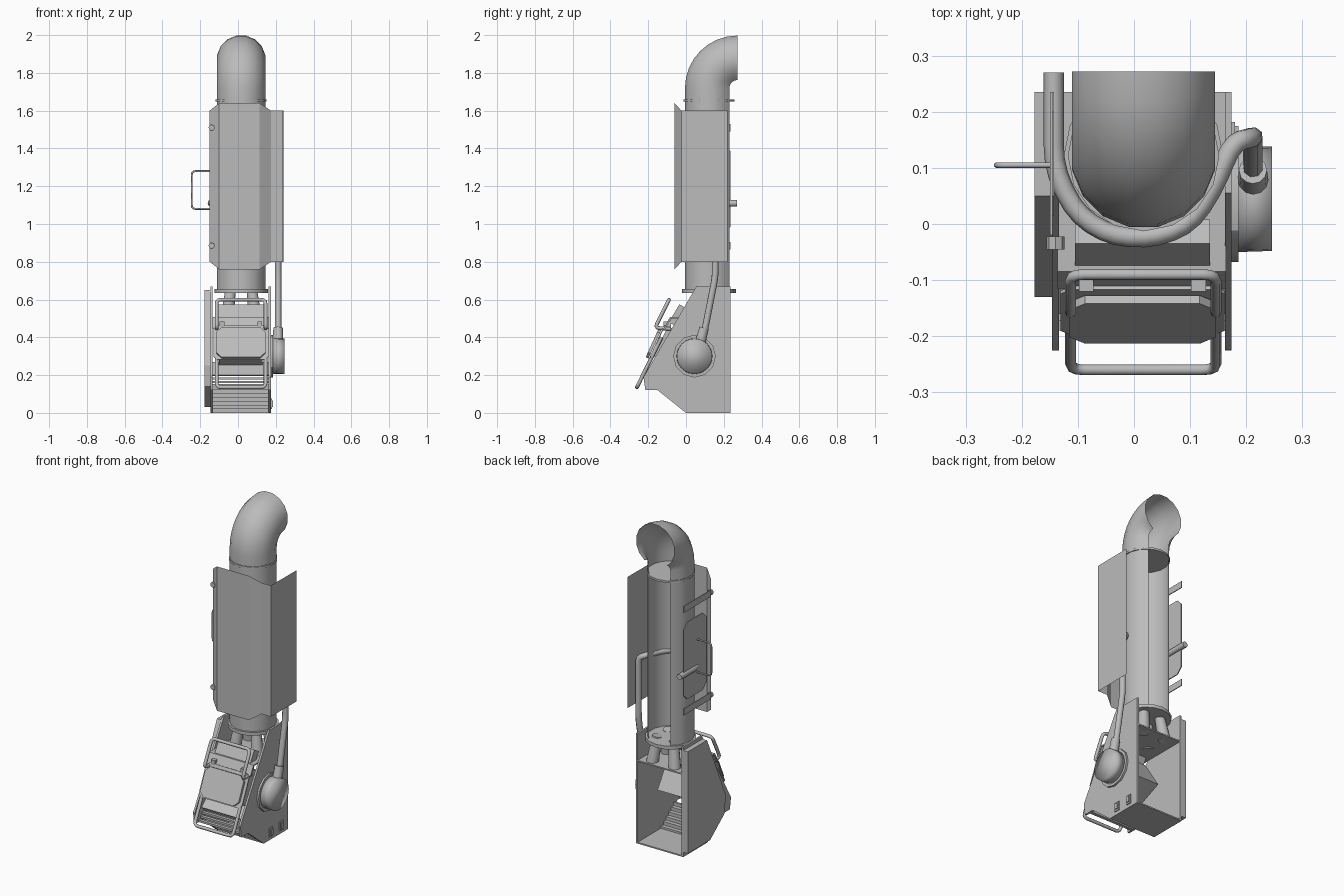
import bpy, bmesh, math
from mathutils import Vector, Matrix

if "Cube" in bpy.data.objects:
    bpy.data.objects.remove(bpy.data.objects["Cube"])

grey = bpy.data.materials.new("plain_grey")
grey.use_nodes = True
GREY = (0.5, 0.5, 0.5, 1)
grey.diffuse_color = GREY
grey.node_tree.nodes["Principled BSDF"].inputs["Base Color"].default_value = GREY


def finish(name, bm, angle=None):
    bmesh.ops.recalc_face_normals(bm, faces=bm.faces)
    me = bpy.data.meshes.new(name)
    bm.to_mesh(me)
    bm.free()
    return place(name, me, angle)


def place(name, me, angle=None):
    ob = bpy.data.objects.new(name, me)
    me.materials.clear()
    me.materials.append(grey)
    bpy.context.collection.objects.link(ob)
    if angle:
        bpy.ops.object.select_all(action='DESELECT')
        ob.select_set(True)
        bpy.context.view_layer.objects.active = ob
        bpy.ops.object.shade_smooth_by_angle(angle=math.radians(angle))
    return ob


def prism(name, pts, origin, u, v, thick):
    """Outline in the u, v plane, extruded along u x v."""
    u, v = Vector(u).normalized(), Vector(v).normalized()
    n = u.cross(v) * thick
    bm = bmesh.new()
    f = bm.faces.new([bm.verts.new(Vector(origin) + u * a + v * b) for a, b in pts])
    new = bmesh.ops.extrude_face_region(bm, geom=[f])["geom"]
    bmesh.ops.translate(bm, vec=n, verts=[g for g in new if isinstance(g, bmesh.types.BMVert)])
    return finish(name, bm)


def side(name, pts, x0, x1):
    return prism(name, pts, (x0, 0, 0), (0, 1, 0), (0, 0, 1), x1 - x0)


def box(name, x0, x1, y0, y1, z0, z1):
    return side(name, [(y0, z0), (y1, z0), (y1, z1), (y0, z1)], x0, x1)


def chamfered(w, h, c):
    return [(-w + c, -h), (w - c, -h), (w, -h + c), (w, h - c),
            (w - c, h), (-w + c, h), (-w, h - c), (-w, -h + c)]


def cone(name, a, b, r0, r1, seg=16, angle=40):
    a, b = Vector(a), Vector(b)
    bm = bmesh.new()
    rot = (b - a).to_track_quat('Z', 'Y').to_matrix().to_4x4()
    bmesh.ops.create_cone(bm, cap_ends=True, segments=seg, radius1=r0, radius2=r1,
                          depth=(b - a).length, matrix=Matrix.Translation((a + b) / 2) @ rot)
    return finish(name, bm, angle)


def tube(name, pts, r, corner=0.025):
    """Round bar along a path with rounded corners."""
    pts = [Vector(p) for p in pts]
    path = [pts[0]]
    for p, q, s in zip(pts, pts[1:], pts[2:]):
        a = q + (p - q).normalized() * min(corner, (p - q).length * .45)
        b = q + (s - q).normalized() * min(corner, (s - q).length * .45)
        path += [a.lerp(q, t).lerp(q.lerp(b, t), t) for t in (0, .33, .67, 1)]
    path.append(pts[-1])
    cu = bpy.data.curves.new(name + "_path", 'CURVE')
    cu.dimensions = '3D'
    cu.bevel_depth, cu.bevel_resolution, cu.use_fill_caps = r, 2, True
    sp = cu.splines.new('POLY')
    sp.points.add(len(path) - 1)
    for sp_pt, p in zip(sp.points, path):
        sp_pt.co = (*p, 1)
    tmp = bpy.data.objects.new(name + "_tmp", cu)
    me = bpy.data.meshes.new_from_object(tmp)
    bpy.data.objects.remove(tmp)
    return place(name, me, 50)


CX, CY, R = 0.017, 0.122, 0.13

# Flue pipe and its elbow: a round shell left open along the back
def flue(name, stations):
    angs = [math.radians(123.75 + 22.5 * i) for i in range(14)]
    bm = bmesh.new()
    rows = []
    for cy, cz, tilt in stations:
        rows.append([bm.verts.new((CX + R * math.cos(a),
                                   cy + R * math.sin(a) * math.cos(tilt),
                                   cz - R * math.sin(a) * math.sin(tilt))) for a in angs])
    for lo, hi in zip(rows, rows[1:]):
        for i in range(len(angs) - 1):
            bm.faces.new((lo[i], lo[i + 1], hi[i + 1], hi[i]))
    return finish(name, bm, 35)


flue("flue_pipe", [(CY, .65, 0), (CY, 1.655, 0)])
BEND = 0.15
bend = [(CY + BEND * (1 - math.cos(t)), 1.72 + BEND * math.sin(t), t)
        for t in [math.pi / 2 * i / 8 for i in range(9)]]
flue("flue_elbow", [(CY, 1.655, 0)] + bend)
cone("upper_flange", (CX, CY, 1.648), (CX, CY, 1.66), .135, .135)
cone("lower_flange", (CX, CY, .635), (CX, CY, .655), .142, .142)

# Folded heat shield: bowed front, flat flange, then a wing running back
cols = [(-.15, -.025, .8, 1.6), (-.1, -.06, .76, 1.64), (.115, -.06, .76, 1.64),
        (.175, -.024, .8, 1.6), (.238, -.024, .8, 1.6), (.24, .22, .8, 1.6)]
bm = bmesh.new()
pairs = [(bm.verts.new((x, y, a)), bm.verts.new((x, y, b))) for x, y, a, b in cols]
for (a, b), (c, d) in zip(pairs, pairs[1:]):
    bm.faces.new((a, c, d, b))
finish("heat_shield", bm)

# Side hatch, its handle and the shield straps
prism("side_hatch", chamfered(.11, .235, .035), (-.143, .125, 1.185), (0, 1, 0), (0, 0, 1), -.006)
tube("hatch_handle", [(-.148, .105, 1.08), (-.245, .105, 1.08), (-.245, .105, 1.28),
                      (-.148, .105, 1.28)], .005, .02)
for tag, z in (("upper", 1.51), ("lower", .885)):
    box(tag + "_strap", -.15, -.145, -.02, .235, z - .02, z + .02)
    cone(tag + "_strap_bolt", (-.14, -.022, z), (-.14, -.045, z), .016, .016, 8)

# Feed hose around the flue down to the blower
X = .212
tube("feed_hose", [(-.143, .27, 1.11), (-.143, .1, 1.11), (-.105, .02, 1.11), (-.045, -.02, 1.11),
                   (.03, -.026, 1.11), (.1, 0, 1.11), (.145, .07, 1.11), (.175, .145, 1.11),
                   (X, .155, 1.09), (X, .155, .72), (X, .1, .44), (X, .07, .35)], .018, .04)
cone("hose_collar", (X, .096, .45), (X, .075, .37), .025, .028, 12)

# Body: two side walls, floor, shelf, flanged cover plate
wall = [(0, 0), (.235, 0), (.235, .67), (.055, .67), (-.225, .19), (-.215, .12), (-.15, .12)]
side("left_wall", wall, .162, .174)
side("right_wall", wall, -.146, -.134)
cover = [(.02, .03), (.235, .03), (.235, .65), (.05, .65), (-.13, .25), (-.12, .14)]
side("right_cover_plate", cover, -.177, -.146)
x0, x1 = -.136, .164
box("floor_plate", x0, x1, 0, .235, 0, .008)
box("inner_shelf", x0, x1, -.085, .235, .5, .508)

# Slanted feet joining the shelf to the flue
for i, (sx, sy) in enumerate(((-1, -1), (1, -1), (-1, 1), (1, 1))):
    cone("flue_foot_%d" % i, (CX + sx * .075, CY + sy * .07, .5),
         (CX + sx * .055, CY + sy * .05, .66), .036, .028, 12)

# Front: slanted panels, firebox and door
def slant(name, y0, z0, y1, z1, t=.008, a=x0, b=x1):
    n = Vector((y1 - y0, z1 - z0)).normalized() * t
    return side(name, [(y0, z0), (y1, z1), (y1 + n.y, z1 - n.x), (y0 + n.y, z0 - n.x)], a, b)


slant("front_lip", -.115, .45, -.085, .508)
slant("hopper_back", -.16, .2, -.08, .27)
side("firebox", [(-.17, .3), (-.1, .45), (-.02, .45), (.09, .28), (-.05, .22)], -.1, .13)
up = Vector((0, .07, .155)).normalized()
prism("front_door", chamfered(.13, .087, .028), (.015, -.163, .368), (1, 0, 0), up, .016)
prism("front_door_frame", chamfered(.146, .1, .02), (.015, -.152, .37), (1, 0, 0), up, .006)
slant("upper_box", -.09, .48, -.035, .575, .05, -.105, .135)
for x in (-.085, .115):
    box("door_hinge", x - .013, x + .013, -.12, -.08, .455, .485)

# Stepped toe below the grate, and the louvres above it
STEPS = 6
outer = []
for i in range(STEPS):
    y, z = -.15 * i / STEPS, .12 * i / STEPS
    outer += [(y, z), (y, z + .12 / STEPS)]
inner = [(y + .012, z) for y, z in reversed(outer)]
side("stepped_toe", outer + inner, x0, x1)
for i in range(5):
    y, z = -.19 + .018 * i, .122 + .018 * i
    box("louvre_%d" % i, x0, x1, y, y + .02, z, z + .012)

# Bent guard handles on the front
HX = (-.113, .146)
tube("upper_handle", [(HX[0], -.08, .445), (HX[0], -.165, .45), (HX[0], -.09, .6),
                      (HX[1], -.09, .6), (HX[1], -.165, .45), (HX[1], -.08, .445)], .01)
tube("lower_handle", [(HX[0], -.13, .4), (HX[0], -.26, .135), (HX[1], -.26, .135),
                      (HX[1], -.13, .4)], .01)

# Round blower on the left wall
cone("blower_flange", (.172, .045, .3), (.186, .045, .3), .113, .113, 12, 30)
cone("blower_drum", (.186, .045, .3), (.246, .045, .3), .095, .093, 24, 100)

# Small latches near the foot of the left wall
for y in (.065, .165):
    box("wall_latch", .172, .18, y - .017, y + .017, .02, .075)
    box("wall_latch_tongue", .178, .186, y - .01, y + .01, .03, .065)
